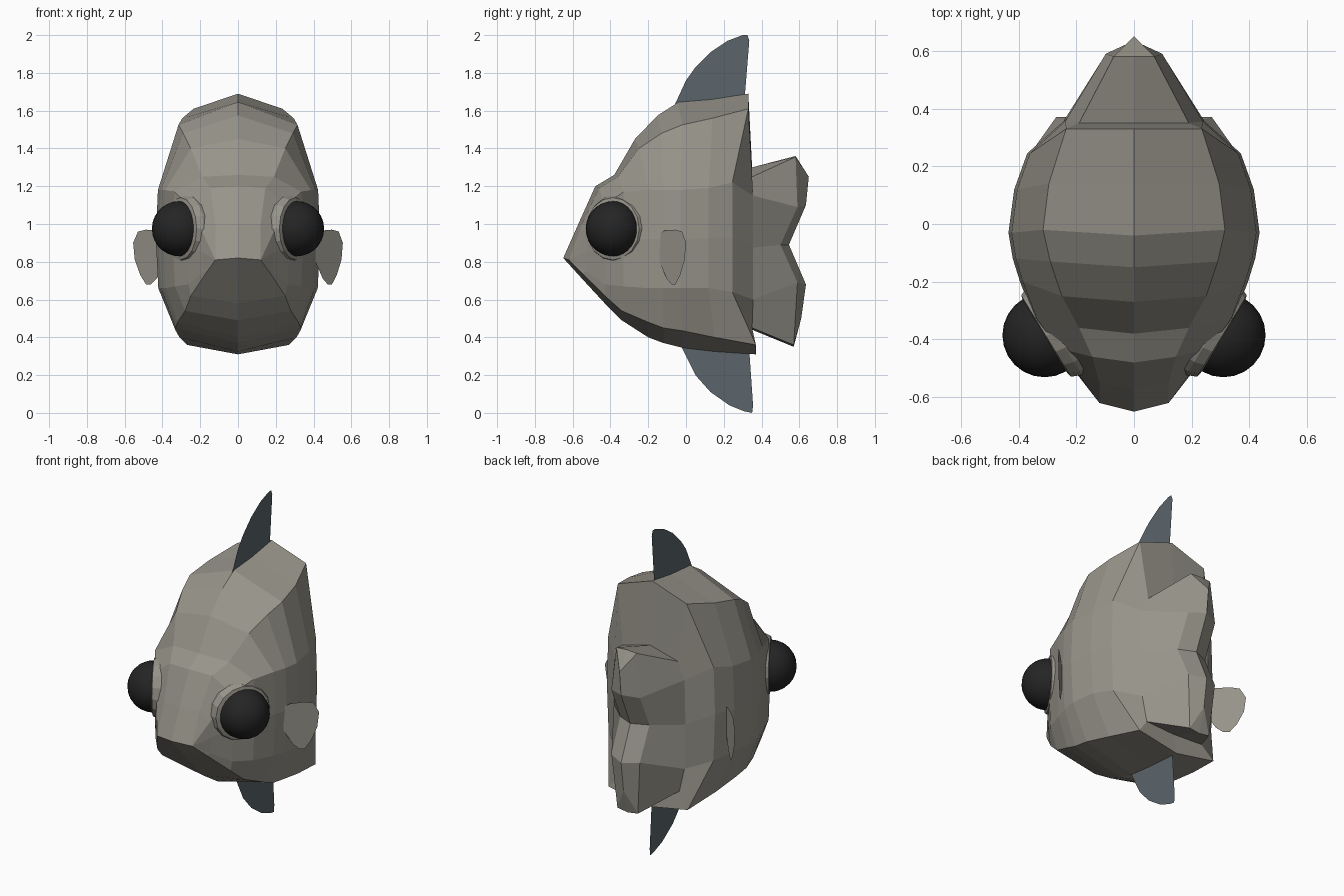
import bpy, bmesh, math
from mathutils import Vector

if "Cube" in bpy.data.objects:
    bpy.data.objects.remove(bpy.data.objects["Cube"])


def material(name, rgb):
    m = bpy.data.materials.new(name)
    m.diffuse_color = (*rgb, 1)
    m.use_nodes = True
    m.node_tree.nodes["Principled BSDF"].inputs["Base Color"].default_value = m.diffuse_color
    return m


SKIN = material("warm_grey_skin", (0.31, 0.295, 0.255))
FIN = material("slate_fin", (0.105, 0.13, 0.145))
BLACK = material("eye_black", (0.018, 0.018, 0.018))


def finish(name, bm, mat, smooth=False):
    me = bpy.data.meshes.new(name)
    bm.to_mesh(me)
    bm.free()
    me.materials.append(mat)
    ob = bpy.data.objects.new(name, me)
    bpy.context.collection.objects.link(ob)
    for p in me.polygons:
        p.use_smooth = smooth
    return ob


# Body and tail: half sections from nose to tail edge, lofted and mirrored.
# y_top, z_top, x_crest, z_crest, x_side, y_side, z_upper, z_lower,
# x_keel, z_keel, y_bottom, z_bottom
SECTIONS = [
    (-.57, 1.00, .12, 1.00, .19, -.53, .95, .75, .17, .74, -.55, .71),
    (-.48, 1.20, .145, 1.19, .27, -.43, 1.10, .68, .25, .62, -.43, .58),
    (-.38, 1.26, .19, 1.25, .345, -.33, 1.17, .67, .28, .54, -.34, .49),
    (-.27, 1.45, .25, 1.40, .395, -.20, 1.18, .66, .32, .48, -.20, .40),
    (-.15, 1.575, .29, 1.48, .42, -.12, 1.18, .66, .33, .45, -.12, .37),
    (-.04, 1.645, .315, 1.525, .435, -.03, 1.18, .66, .33, .435, -.02, .345),
    (.14, 1.66, .295, 1.56, .415, .12, 1.19, .66, .31, .40, .15, .325),
    (.33, 1.69, .235, 1.61, .37, .245, 1.22, .64, .27, .36, .37, .31),
    (.35, 1.30, .19, 1.25, .245, .355, 1.15, .60, .20, .45, .35, .44),
    (.58, 1.36, .07, 1.355, .10, .59, 1.09, .69, .07, .36, .57, .35),
    (.65, 1.25, 0, 1.25, 0, .635, 1.10, .68, 0, .50, .61, .50),
]


def section(yt, zt, xc, zc, xs, ys, zu, zl, xk, zk, yb, zb):
    notch = 0.09 if yb > 0.5 else 0      # forked tail edge
    return [(0, yt, zt), (xc, yt + (.02 if yt < 0 else 0), zc),
            (xs * .975, ys, zu), (xs, ys - notch, (zu + zl) / 2),
            (xs * .97, ys, zl), (xk, yb, zk), (0, yb, zb)]


nose, lip = (0, -.65, .82), (.12, -.62, .81)
rings = [[nose] + [lip] * 5 + [nose]] + [section(*s) for s in SECTIONS]
bm = bmesh.new()
for side in (1, -1):
    grid = [[bm.verts.new((side * x, y, z)) for x, y, z in r] for r in rings]
    for a, b in zip(grid, grid[1:]):
        for i in range(6):
            bm.faces.new((a[i], a[i + 1], b[i + 1], b[i]))
bmesh.ops.remove_doubles(bm, verts=bm.verts, dist=0.0005)
bmesh.ops.recalc_face_normals(bm, faces=bm.faces)
finish("body", bm, SKIN)


# Thin sheet fins
def sheet(name, points, mat):
    bm = bmesh.new()
    bm.faces.new([bm.verts.new(p) for p in points])
    finish(name, bm, mat)


sheet("dorsal_fin", [(0, y, z) for y, z in (
    (-.06, 1.63), (0, 1.76), (.05, 1.83), (.13, 1.91), (.22, 1.97),
    (.30, 2.0), (.325, 2.0), (.335, 1.97), (.31, 1.66))], FIN)
sheet("ventral_fin", [(0, y, z) for y, z in (
    (-.03, .36), (.05, .20), (.13, .11), (.23, .04), (.31, .008),
    (.35, 0), (.355, .04), (.335, .33))], FIN)

# Side fins: distance along the fin, height; the left one sits further back
PADDLE = ((0, .95), (.2, .965), (.6, .97), (.85, .96), (1, .90),
          (.95, .81), (.78, .73), (.6, .68), (.45, .68), (.27, .71), (0, .80))
for name, root, tip in (("right_side_fin", (.41, -.14), (.555, 0)),
                        ("left_side_fin", (-.385, .16), (-.555, .315))):
    sheet(name, [(root[0] + t * (tip[0] - root[0]),
                  root[1] + t * (tip[1] - root[1]), z) for t, z in PADDLE], SKIN)

# Eyes with a raised stepped rim
RIM = ((-.06, .175), (.0, .18), (.035, .165), (.04, .14))   # offset, radius
for side, label in ((1, "right"), (-1, "left")):
    axis = Vector((side * .85, -.52, 0)).normalized()
    across = Vector((-axis.y, axis.x, 0))
    centre = Vector((side * .275, -.37, .975))
    bm = bmesh.new()
    loops = []
    for off, r in RIM:
        loops.append([bm.verts.new(
            centre + axis * off + across * (r * math.cos(k * math.tau / 16))
            + Vector((0, 0, r * math.sin(k * math.tau / 16)))) for k in range(16)])
    for a, b in zip(loops, loops[1:]):
        for k in range(16):
            bm.faces.new((a[k], a[(k + 1) % 16], b[(k + 1) % 16], b[k]))
    bm.faces.new(loops[-1])
    bm.faces.new(loops[0][::-1])
    bmesh.ops.recalc_face_normals(bm, faces=bm.faces)
    finish(label + "_eye_rim", bm, SKIN)

    bm = bmesh.new()
    bmesh.ops.create_uvsphere(bm, u_segments=24, v_segments=14, radius=.146)
    eye = finish(label + "_eye", bm, BLACK, True)
    eye.location = (side * .31, -.385, .975)
